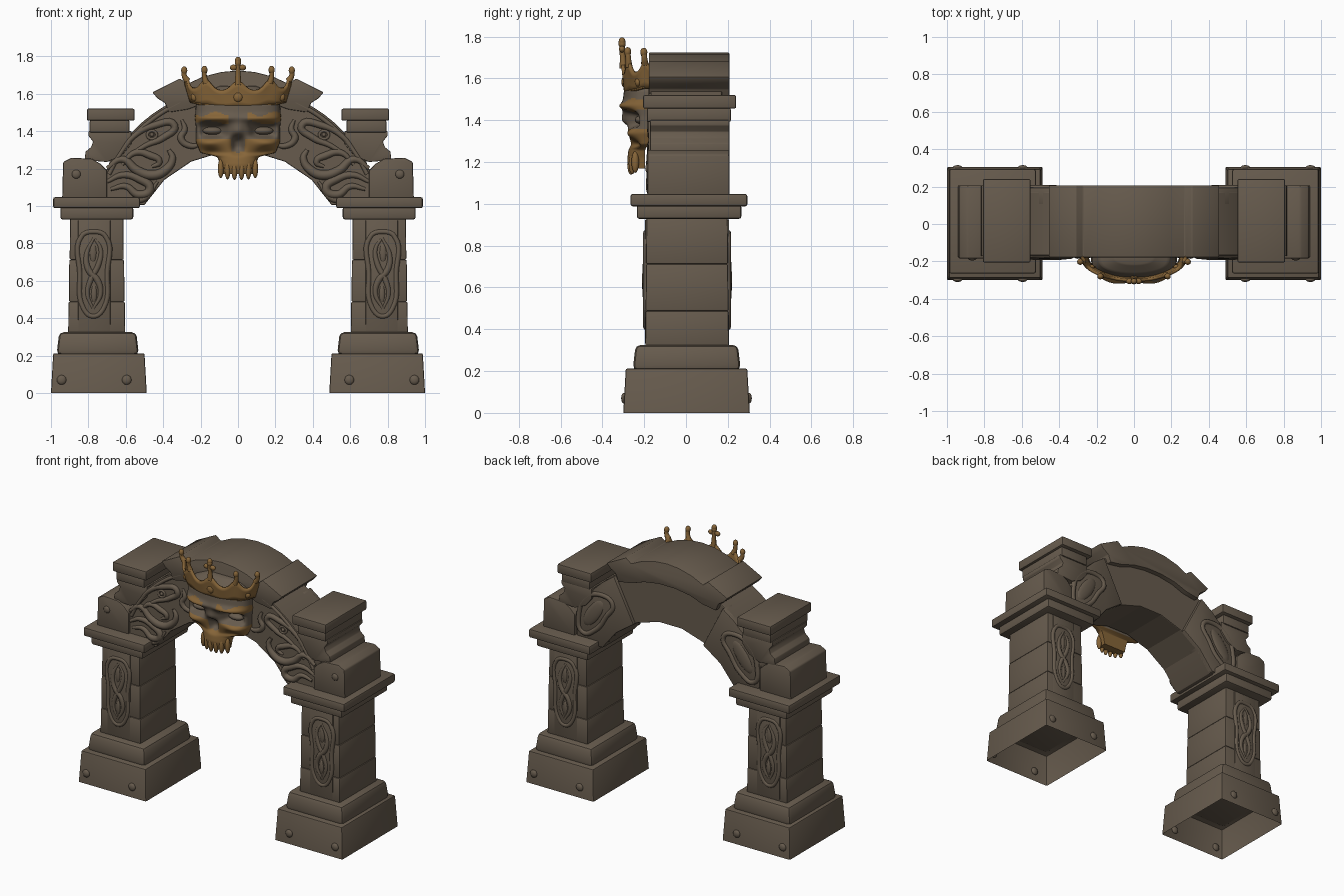
import bpy, bmesh, math
from math import sin, cos, pi, exp, radians
from mathutils import Matrix, Vector

if "Cube" in bpy.data.objects:
    bpy.data.objects.remove(bpy.data.objects["Cube"])


def material(name, rgb):
    m = bpy.data.materials.new(name)
    m.diffuse_color = (*rgb, 1)
    m.use_nodes = True
    m.node_tree.nodes["Principled BSDF"].inputs["Base Color"].default_value = m.diffuse_color
    return m


STONE = material("weathered_stone", (0.135, 0.105, 0.075))
GOLD = material("aged_gold", (0.24, 0.13, 0.04))


def finish(name, mesh, mats, mirror=False, angle=35):
    for m in mats:
        mesh.materials.append(m)
    mesh.shade_smooth()
    mesh.set_sharp_from_angle(angle=radians(angle))
    ob = bpy.data.objects.new(name, mesh)
    bpy.context.collection.objects.link(ob)
    if mirror:
        ob.modifiers.new("mirror", 'MIRROR')
    return ob


def from_bm(name, bm, mats, mirror=False, angle=35):
    bmesh.ops.recalc_face_normals(bm, faces=bm.faces)
    mesh = bpy.data.meshes.new(name)
    bm.to_mesh(mesh)
    bm.free()
    return finish(name, mesh, mats, mirror, angle)


def prism(name, pts, y0, y1, bevel=0.008, mirror=True, angle=35):
    """Extrude an x-z profile along y."""
    bm = bmesh.new()
    f = bm.faces.new([bm.verts.new((x, y0, z)) for x, z in pts])
    r = bmesh.ops.extrude_face_region(bm, geom=[f])
    vs = [g for g in r["geom"] if isinstance(g, bmesh.types.BMVert)]
    bmesh.ops.translate(bm, verts=vs, vec=(0, y1 - y0, 0))
    if bevel:
        es = [e for e in bm.edges if len(e.link_faces) == 2 and e.calc_face_angle(0) > radians(30)]
        bmesh.ops.bevel(bm, geom=es, offset=bevel, segments=2, profile=0.5, affect='EDGES')
    return from_bm(name, bm, [STONE], mirror, angle)


def block(name, x0, x1, y0, y1, z0, z1, taper=0.0, bevel=0.01, hollow=False):
    """Mirrored block, narrower by taper at the top, optionally open below."""
    bm = bmesh.new()
    bmesh.ops.create_cube(bm, size=1)
    for v in bm.verts:
        t = taper if v.co.z > 0 else 0
        v.co = ((x0 + t) if v.co.x < 0 else (x1 - t), (y0 + t) if v.co.y < 0 else (y1 - t),
                z0 if v.co.z < 0 else z1)
    es = [e for e in bm.edges if not (hollow and all(v.co.z == z0 for v in e.verts))]
    bmesh.ops.bevel(bm, geom=es, offset=bevel, segments=2, profile=0.5, affect='EDGES')
    if hollow:
        low = [f for f in bm.faces if all(v.co.z < z0 + 1e-4 for v in f.verts)]
        bmesh.ops.delete(bm, geom=low, context='FACES')
    return from_bm(name, bm, [STONE], True)


def tube(name, pts, r, mat=STONE, mirror=True, cyclic=False, radii=None):
    """Smooth round rod through 3D points."""
    cu = bpy.data.curves.new(name, 'CURVE')
    cu.dimensions = '3D'
    cu.bevel_depth, cu.bevel_resolution, cu.resolution_u = r, 2, 6
    cu.use_fill_caps = True
    s = cu.splines.new('BEZIER')
    s.bezier_points.add(len(pts) - 1)
    s.use_cyclic_u = cyclic
    for i, p in enumerate(pts):
        b = s.bezier_points[i]
        b.co = p
        b.handle_left_type = b.handle_right_type = 'AUTO'
        b.radius = radii[i] if radii else 1
    tmp = bpy.data.objects.new("tmp", cu)
    bpy.context.collection.objects.link(tmp)
    bpy.context.view_layer.update()
    mesh = bpy.data.meshes.new_from_object(tmp.evaluated_get(bpy.context.evaluated_depsgraph_get()))
    bpy.data.objects.remove(tmp)
    mesh.materials.clear()
    return finish(name, mesh, [mat], mirror, 60)


def relief(name, xz, y, r, cyclic=False, taper=True):
    n = len(xz)
    radii = None if cyclic or not taper else [0.5 + 0.7 * sin(pi * i / (n - 1)) for i in range(n)]
    return tube(name, [(x, y, z) for x, z in xz], r, STONE, True, cyclic, radii)


def balls(name, items, mat=STONE, mirror=True, tilt=0):
    """Ellipsoids given as (centre, radii)."""
    bm = bmesh.new()
    for c, r in items:
        m = Matrix.Translation(c) @ Matrix.Rotation(tilt, 4, 'Y') @ Matrix.Diagonal((*r, 1))
        bmesh.ops.create_uvsphere(bm, u_segments=14, v_segments=8, radius=1, matrix=m)
    return from_bm(name, bm, [mat], mirror, 60)


# Pillars: plinth, step, shaft courses, capital
block("plinth", -1.0, -0.488, -0.30, 0.305, 0, 0.212, 0.012, 0.008, hollow=True)
block("plinth_step", -0.97, -0.53, -0.255, 0.262, 0.205, 0.325, 0.014, 0.024)
for i, (a, b) in enumerate([(0.32, 0.488), (0.488, 0.712), (0.712, 0.935)]):
    d = (0.0, 0.004, 0.008)[i]
    block("shaft_course", -0.908 + d, -0.603 - d, -0.195 + d / 2, 0.205 - d / 2, a, b, 0.002, 0.007)
block("shaft_panel", -0.855, -0.682, -0.196, 0.206, 0.33, 0.925, 0, 0.004)
block("capital_lower", -0.95, -0.56, -0.235, 0.265, 0.928, 0.995, 0, 0.012)
block("capital_slab", -0.988, -0.525, -0.265, 0.293, 0.988, 1.047, 0, 0.01)
balls("plinth_rivets", [((x, y, 0.07), (0.026, 0.014, 0.026)) for x in (-0.943, -0.595) for y in (-0.296, 0.301)])

# Shallow carved loops on the front and back of the shafts
for y in (-0.191, 0.201):
    relief("shaft_frame", [(-0.835, 0.84), (-0.775, 0.862), (-0.71, 0.84), (-0.70, 0.64), (-0.72, 0.45),
                           (-0.775, 0.41), (-0.825, 0.45), (-0.845, 0.64)], y, 0.014, True)
    relief("shaft_vine", [(-0.77, 0.83), (-0.81, 0.74), (-0.80, 0.66), (-0.75, 0.60), (-0.735, 0.53),
                          (-0.775, 0.45)], y, 0.016)
    relief("shaft_vine", [(-0.77, 0.83), (-0.735, 0.77), (-0.745, 0.69), (-0.79, 0.60), (-0.805, 0.53),
                          (-0.775, 0.45)], y, 0.014)
    balls("shaft_leaf", [((-0.775, y, 0.75), (0.02, 0.012, 0.055)), ((-0.77, y, 0.53), (0.017, 0.012, 0.05))])

# Shoulder blocks and stepped cornices beside the arch
prism("shoulder_block", [(-0.94, 1.04), (-0.935, 1.235), (-0.89, 1.258), (-0.78, 1.252), (-0.735, 1.225),
                         (-0.70, 1.19), (-0.70, 1.04)], -0.185, 0.207)
balls("shoulder_rivet", [((-0.865, -0.183, 1.17), (0.024, 0.012, 0.024))])
prism("cornice_neck", [(-0.82, 1.245), (-0.815, 1.29), (-0.785, 1.315), (-0.775, 1.345), (-0.80, 1.375),
                       (-0.80, 1.40), (-0.57, 1.40), (-0.57, 1.33), (-0.62, 1.27), (-0.70, 1.235)], -0.172, 0.207, 0.004)
block("cornice_lower", -0.793, -0.58, -0.187, 0.215, 1.392, 1.458, 0, 0.008)
block("cornice_slab", -0.808, -0.553, -0.205, 0.24, 1.456, 1.52, 0, 0.008)

# Arch ring with faceted underside, thicker end stones at the back, and capping
def inner_pt(deg):
    return 0.578 * sin(radians(deg)), 0.716 + 0.578 * cos(radians(deg))


def outer_pt(deg):
    return 0.778 * sin(radians(deg)), 0.8625 + 0.778 * cos(radians(deg))


outer = [outer_pt(-66 + 6 * i) for i in range(23)]
prism("arch_ring", [inner_pt(60 - 17.143 * i) for i in range(8)] + [(-0.70, 1.0)] + outer + [(0.70, 1.0)],
      -0.168, 0.172, 0.006, False, 14)
prism("arch_end_stone", [inner_pt(a) for a in (-27, -43, -59.5)] + [(-0.69, 1.01)]
      + [outer_pt(a) for a in (-64, -56, -48, -40, -32)], 0.10, 0.195, 0.008)
half = [(-0.37, 1.50), (-0.39, 1.55), (-0.43, 1.575), (-0.458, 1.607), (-0.31, 1.682), (-0.272, 1.652),
        (-0.19, 1.69), (-0.09, 1.716), (0, 1.724)]
cap_low = [(0.35 * cos(a), 1.42 + 0.15 * sin(a)) for a in [radians(40 + 20 * i) for i in range(6)]]
prism("arch_cap", half + [(-x, z) for x, z in reversed(half[:-1])] + cap_low, -0.178, 0.207, 0.006, False)

# Serpent carving on the front of the arch
Y = -0.167
rim = [(-0.755 * sin(a), 0.8625 + 0.755 * cos(a)) for a in [radians(24 + 7 * i) for i in range(7)]]
relief("arch_rim", rim, Y, 0.012, taper=False)
relief("serpent_head", [(-0.65, 1.25), (-0.56, 1.37), (-0.45, 1.43), (-0.34, 1.43), (-0.40, 1.365),
                        (-0.49, 1.325), (-0.58, 1.27)], Y, 0.017)
relief("serpent_body", [(-0.70, 1.20), (-0.62, 1.25), (-0.54, 1.19), (-0.46, 1.165), (-0.39, 1.19),
                        (-0.35, 1.255), (-0.37, 1.30)], Y, 0.022)
relief("serpent_coil", [(-0.68, 1.09), (-0.60, 1.105), (-0.53, 1.06), (-0.47, 1.09), (-0.53, 1.145),
                        (-0.62, 1.165), (-0.70, 1.13)], Y, 0.02)
relief("serpent_horn", [(-0.62, 1.22), (-0.55, 1.285), (-0.47, 1.27), (-0.42, 1.235), (-0.46, 1.21)], Y, 0.017)
relief("serpent_tail", [(-0.64, 1.03), (-0.57, 1.03), (-0.50, 1.04), (-0.43, 1.13)], Y, 0.015)
relief("serpent_eye_ring", [(-0.485, 1.38), (-0.46, 1.402), (-0.435, 1.38), (-0.46, 1.358)], Y, 0.008, True)
balls("serpent_eye", [((-0.46, Y, 1.38), (0.012, 0.016, 0.012))])
relief("skull_ribbon", [(-0.30, 1.46), (-0.285, 1.41), (-0.305, 1.36), (-0.25, 1.32), (-0.20, 1.33)], Y, 0.016)

# Leaf carvings on the back of the arch
relief("back_leaf_rim", [(-0.65, 1.08), (-0.675, 1.2), (-0.62, 1.32), (-0.51, 1.37), (-0.42, 1.33),
                         (-0.47, 1.23), (-0.55, 1.12)], 0.19, 0.018, True)
balls("back_leaf", [((-0.565, 0.19, 1.23), (0.05, 0.016, 0.12))], tilt=radians(35))

# Skull: stacked rows (height, half width, depth, back) with sculpted face features
KEYS = [(1.17, .085, .075, -.195), (1.22, .095, .085, -.195), (1.262, .11, .08, -.195), (1.283, .20, .085, -.18),
        (1.34, .224, .112, -.165), (1.42, .225, .125, -.165), (1.47, .23, .14, -.165), (1.54, .225, .132, -.165),
        (1.60, .19, .10, -.165), (1.64, .10, .05, -.165)]


def row(z):
    for a, b in zip(KEYS, KEYS[1:]):
        if z <= b[0] + 1e-9:
            t = (z - a[0]) / (b[0] - a[0])
            return [a[k] + t * (b[k] - a[k]) for k in (1, 2, 3)]


def bump(x, z, cx, cz, rx, rz, p=2):
    return exp(-abs((x - cx) / rx) ** p - abs((z - cz) / rz) ** p)


bm = bmesh.new()
rows, NZ, NT = [], 70, 56
for i in range(NZ + 1):
    z = 1.17 + 0.47 * i / NZ
    w, d, back = row(z)
    ring = []
    for j in range(NT + 1):
        t = -pi / 2 + pi * j / NT
        x, c = w * sin(t), max(cos(t), 0)
        a = abs(x)
        push = (0.062 * bump(a, z, .135, 1.405, .066, .038, 4) + 0.045 * bump(a, z, 0, 1.33, .032, .045, 3)
                + 0.025 * bump(a, z, .14, 1.285, .05, .02) - 0.022 * bump(a, z, .16, 1.335, .06, .022)
                - 0.024 * bump(a, z, .12, 1.468, .10, .02) - 0.02 * bump(a, z, 0, 1.40, .03, .04))
        ring.append(bm.verts.new((x, back - d * c ** 0.6 + push * min(1, 2 * c), z)))
    rows.append(ring)
for r0, r1 in zip(rows, rows[1:]):
    for j in range(NT + 1):
        k = (j + 1) % (NT + 1)
        bm.faces.new((r0[j], r0[k], r1[k], r1[j]))
bm.faces.new(rows[0])
bm.faces.new(rows[-1])
for f in bm.faces:
    c = f.calc_center_median()
    a, z = abs(c.x), c.z
    cheek = z < 1.36 and bump(a, z, 0, 1.335, .04, .05, 3) < 0.4
    brow = 1.447 + 0.01 * sin(30 * c.x) < z < 1.492 + 0.012 * sin(40 * c.x) and a > 0.045
    f.material_index = int(cheek or brow)
from_bm("skull", bm, [STONE, GOLD], False, 70)
balls("skull_eyelids", [((-0.135, -0.21, 1.402), (0.055, 0.035, 0.022))])
balls("skull_teeth", [((x, -0.264 + 2.5 * x * x, 1.19 + 1.2 * x * x), (0.016, 0.018, 0.052))
                      for x in (-.092, -.056, -.019, .019, .056, .092)], GOLD, False)

# Crown: flared half-ring band with peaks, spikes, and beads
PEAKS = [radians(a) for a in (-80, -38, 0, 38, 80)]


def crown_point(t, k):
    """k = 0 at the lower rim, 1 at the upper rim."""
    lift = max(exp(-((t - p) / 0.17) ** 2) for p in PEAKS)
    low = 1.525 + 0.03 * sin(t) ** 2
    top = 1.615 + 0.055 * lift + 0.02 * sin(t) ** 2
    return Vector(((0.25 + 0.03 * k) * sin(t), -0.175 - (0.113 + 0.013 * k) * cos(t), low + (top - low) * k))


bm = bmesh.new()
cols = [[bm.verts.new(crown_point(radians(-90 + 2.5 * j), k / 4)) for k in range(5)] for j in range(73)]
for c0, c1 in zip(cols, cols[1:]):
    for k in range(4):
        bm.faces.new((c0[k], c1[k], c1[k + 1], c0[k + 1]))
band = from_bm("crown_band", bm, [GOLD], False, 60)
sol = band.modifiers.new("thickness", 'SOLIDIFY')
sol.thickness, sol.offset = 0.016, 0
tube("crown_rim", [crown_point(radians(-90 + 15 * j), 0.04) for j in range(13)], 0.009, GOLD, False)
beads = []
for p, h in zip(PEAKS, (0.035, 0.05, 0.095, 0.05, 0.035)):
    a = crown_point(p, 0.85)
    b = crown_point(p, 1) + Vector((0.012 * sin(p), -0.005, h))
    tube("crown_spike", [a, (a + b) / 2 + Vector((0.008 * sin(p), 0, 0)), b], 0.014, GOLD, False, radii=[1.3, 1, 1])
    beads.append((b, (0.017, 0.017, 0.022)))
tip = beads[2][0]
beads += [(tip + Vector((s * 0.024, 0, -0.025)), (0.02, 0.015, 0.016)) for s in (-1, 1)]
beads += [(tip + Vector((0, 0, 0.012)), (0.017, 0.016, 0.02))]
beads += [(crown_point(radians(a), 0.4), (0.028, 0.016, 0.028) if a == 0 else (0.022, 0.015, 0.022))
          for a in (-62, 0, 62)]
balls("crown_beads", beads, GOLD, False)
